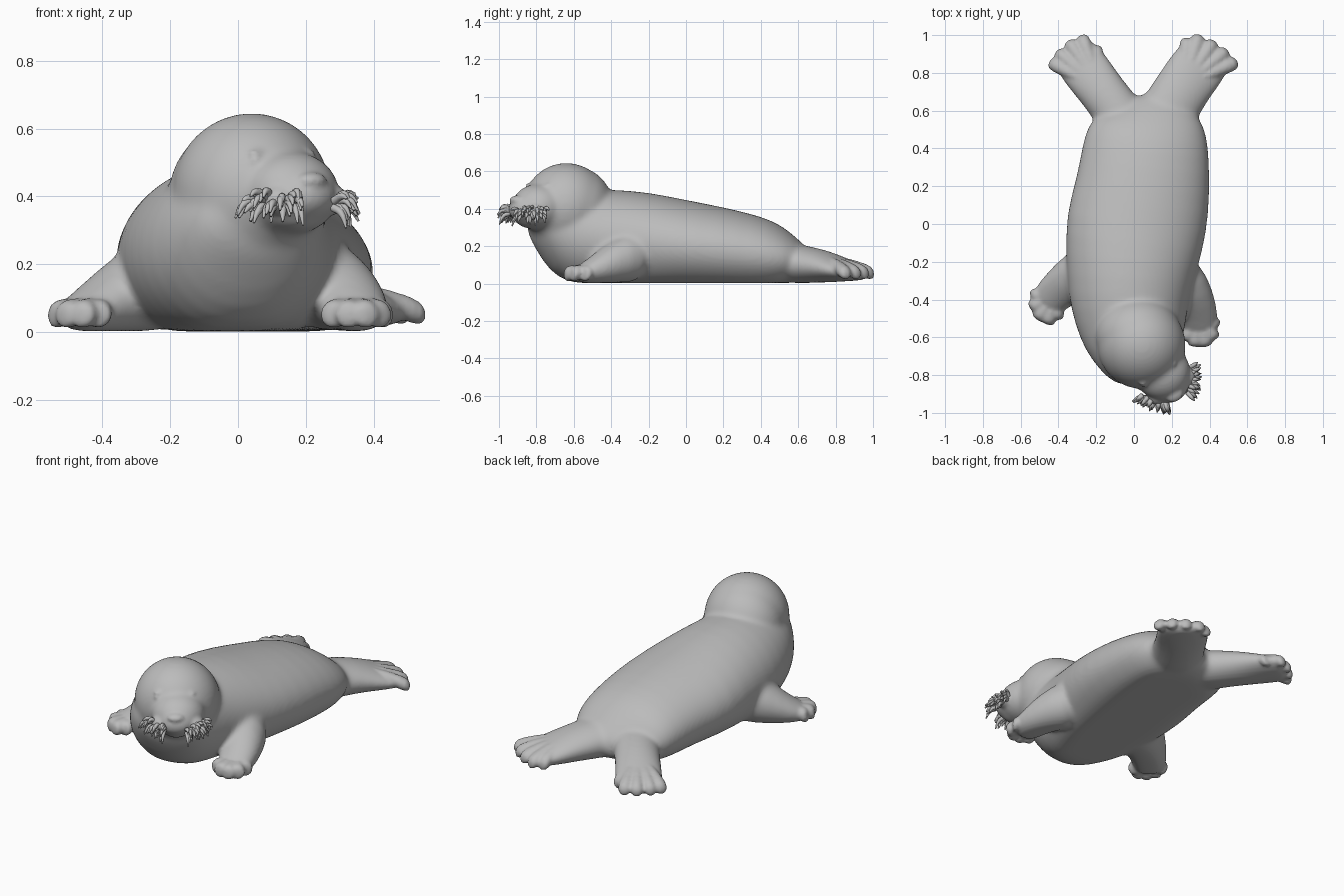
import bpy, bmesh, math, random
from mathutils import Vector, Matrix

random.seed(4)
if "Cube" in bpy.data.objects:
    bpy.data.objects.remove(bpy.data.objects["Cube"], do_unlink=True)

grey = bpy.data.materials.new("plain grey")
grey.use_nodes = True
colour = (0.5, 0.5, 0.5, 1)
grey.diffuse_color = colour
grey.node_tree.nodes["Principled BSDF"].inputs["Base Color"].default_value = colour

FLOOR = 0.003


def loft(bm, stations, sides=24):
    """Skin of oval rings; each station is x, y, z, half width, half height."""
    centres = [Vector(s[:3]) for s in stations]
    rings = []
    for i, (x, y, z, w, h) in enumerate(stations):
        ahead = centres[min(i + 1, len(centres) - 1)] - centres[max(i - 1, 0)]
        across = Vector((ahead.y, -ahead.x, 0)).normalized()
        ring = []
        for k in range(sides):
            a = math.tau * k / sides
            p = centres[i] + across * (w * math.cos(a))
            p.z = max(FLOOR, z + h * math.sin(a))
            ring.append(bm.verts.new(p))
        rings.append(ring)
    for a, b in zip(rings, rings[1:]):
        for k in range(sides):
            n = (k + 1) % sides
            bm.faces.new((a[k], a[n], b[n], b[k]))
    bm.faces.new(rings[0][::-1])
    bm.faces.new(rings[-1])


def blob(bm, centre, radii, yaw=0.0):
    m = Matrix.Translation(centre) @ Matrix.Rotation(yaw, 4, "Z") @ Matrix.Diagonal((*radii, 1))
    bmesh.ops.create_uvsphere(bm, u_segments=32, v_segments=20, radius=1, matrix=m)


def digit(bm, root, tip, r):
    """Rounded finger running from inside the flipper to its tip."""
    root, tip = Vector(root), Vector(tip)
    rows = []
    for t, s in ((0, .5), (.4, .85), (.75, 1), (.92, .9), (.98, .6), (1, .3)):
        rows.append((*root.lerp(tip, t), r * s, r * s))
    loft(bm, rows, 16)


def blend(bm, obj, rounding, smooth):
    """Fuse the overlapping volumes of bm into one smooth skin on obj."""
    bmesh.ops.recalc_face_normals(bm, faces=bm.faces)
    bm.to_mesh(obj.data)
    bm.free()
    if rounding:
        obj.modifiers.new("round", "SUBSURF").levels = 1
    skin = obj.modifiers.new("fuse", "REMESH")
    skin.mode = "VOXEL"
    skin.voxel_size = 0.01
    skin.use_smooth_shade = True
    relax = obj.modifiers.new("relax", "SMOOTH")
    relax.factor = 0.5
    relax.iterations = smooth
    shape = bpy.data.meshes.new_from_object(obj.evaluated_get(bpy.context.evaluated_depsgraph_get()))
    obj.modifiers.clear()
    obj.data = shape


body = bpy.data.objects.new("body_skin", bpy.data.meshes.new("body_skin"))
body.data.materials.append(grey)
bpy.context.collection.objects.link(body)

# Torso, from chest to rump
bm = bmesh.new()
loft(bm, [
    (.06, -.83, .33, .1, .07), (.045, -.79, .32, .17, .14), (.03, -.72, .28, .22, .22),
    (.005, -.62, .25, .268, .26), (-.015, -.5, .235, .3, .265), (-.025, -.38, .225, .325, .28),
    (-.012, -.2, .215, .352, .275), (.012, 0, .2, .378, .248), (.05, .2, .18, .357, .23),
    (.062, .4, .155, .337, .207), (.07, .5, .14, .315, .178), (.075, .57, .13, .275, .135),
    (.07, .64, .11, .18, .09), (.06, .69, .1, .07, .04)], 32)

# Head, nape, muzzle, snout, chin
face_yaw = math.atan2(-.8, .6)
blob(bm, (.04, -.64, .41), (.235, .235, .236))
blob(bm, (.025, -.59, .4), (.232, .205, .225))
blob(bm, (.15, -.785, .41), (.15, .15, .125), face_yaw)
blob(bm, (.185, -.845, .4), (.105, .11, .08), face_yaw)
blob(bm, (.165, -.83, .35), (.09, .08, .055), face_yaw)

# Front flippers
arms = (
    [(-.18, -.22, .15, .15, .15), (-.29, -.27, .135, .135, .14), (-.39, -.34, .09, .11, .1),
     (-.455, -.405, .058, .1, .06), (-.49, -.445, .05, .075, .045)],
    [(.2, -.24, .15, .14, .15), (.29, -.35, .135, .125, .13), (.335, -.46, .09, .11, .095),
     (.35, -.54, .06, .1, .06), (.355, -.59, .05, .075, .045)])
for arm in arms:
    loft(bm, arm)

# Hind flippers
paddles = (
    [(-.01, .48, .11, .14, .12), (-.09, .6, .105, .13, .105), (-.175, .71, .095, .125, .092),
     (-.25, .81, .078, .135, .068), (-.32, .9, .06, .13, .045), (-.35, .94, .05, .09, .03)],
    [(.12, .48, .11, .16, .12), (.19, .61, .105, .155, .105), (.265, .73, .095, .148, .09),
     (.335, .83, .075, .155, .065), (.405, .91, .058, .14, .042), (.43, .945, .05, .09, .03)])
for paddle in paddles:
    loft(bm, paddle)
blend(bm, body, True, 22)

# Toes and fanned digits on the fused body
bm = bmesh.new()
bm.from_mesh(body.data)
toes = (
    ((-.545, -.39), (-.547, -.45), (-.515, -.505), (-.465, -.53), (-.415, -.505)),
    ((.44, -.55), (.425, -.615), (.38, -.65), (.325, -.65), (.275, -.62)))
for arm, tips in zip(arms, toes):
    for x, y in tips:
        digit(bm, Vector(arm[2][:3]).lerp((x, y, .06), .4), (x, y, .048), .042)
fans = (
    ((-.205, .945), (-.28, 1), (-.35, .97), (-.41, .915), (-.447, .86)),
    ((.28, .985), (.345, 1.003), (.425, .97), (.495, .92), (.547, .86)))
for paddle, tips in zip(paddles, fans):
    for x, y in tips:
        root = Vector(paddle[2][:3]).lerp((x, y, .15), .35)
        root.z = .125
        digit(bm, root, (x, y, .05), .038)

# Nose, whisker pads and eyes with brows
blob(bm, (.215, -.9, .445), (.04, .05, .027), face_yaw)
for x, y in ((.125, -.9), (.268, -.81)):
    blob(bm, (x, y, .39), (.055, .06, .045), face_yaw)
for x, y in ((.055, -.845), (.203, -.752)):
    blob(bm, (x, y, .505), (.016, .022, .014), face_yaw)
    blob(bm, (x, y + .008, .53), (.014, .028, .008), face_yaw)
blend(bm, body, False, 3)


# Drooping whisker tufts, one on each cheek
def whisker_tuft(name, centre, outward, strands):
    curve = bpy.data.curves.new(name, "CURVE")
    curve.dimensions = "3D"
    curve.bevel_depth = 0.013
    curve.bevel_resolution = 2
    curve.use_fill_caps = True
    curve.resolution_u = 4
    side = Vector((-outward[1], outward[0], 0))
    for _ in range(strands):
        turn = random.uniform(-1, 1)
        lift = random.uniform(-.8, .6)
        aim = (Vector(outward) + side * turn * .9 + Vector((0, 0, lift))).normalized()
        start = Vector(centre) + side * turn * .055 + aim * .025
        reach = random.uniform(.035, .065)
        points = [start, start + aim * reach * .6 + Vector((0, 0, .004)),
                  start + aim * reach - Vector((0, 0, random.uniform(.008, .03)))]
        spline = curve.splines.new("BEZIER")
        spline.bezier_points.add(2)
        for bp, co, r in zip(spline.bezier_points, points, (1, .8, .25)):
            bp.co = co
            bp.radius = r
            bp.handle_left_type = bp.handle_right_type = "AUTO"
    curve.materials.append(grey)
    obj = bpy.data.objects.new(name, curve)
    bpy.context.collection.objects.link(obj)


whisker_tuft("right_whiskers", (.115, -.91, .387), (-.3, -.95, 0), 46)
whisker_tuft("left_whiskers", (.272, -.825, .38), (.95, -.1, 0), 40)
